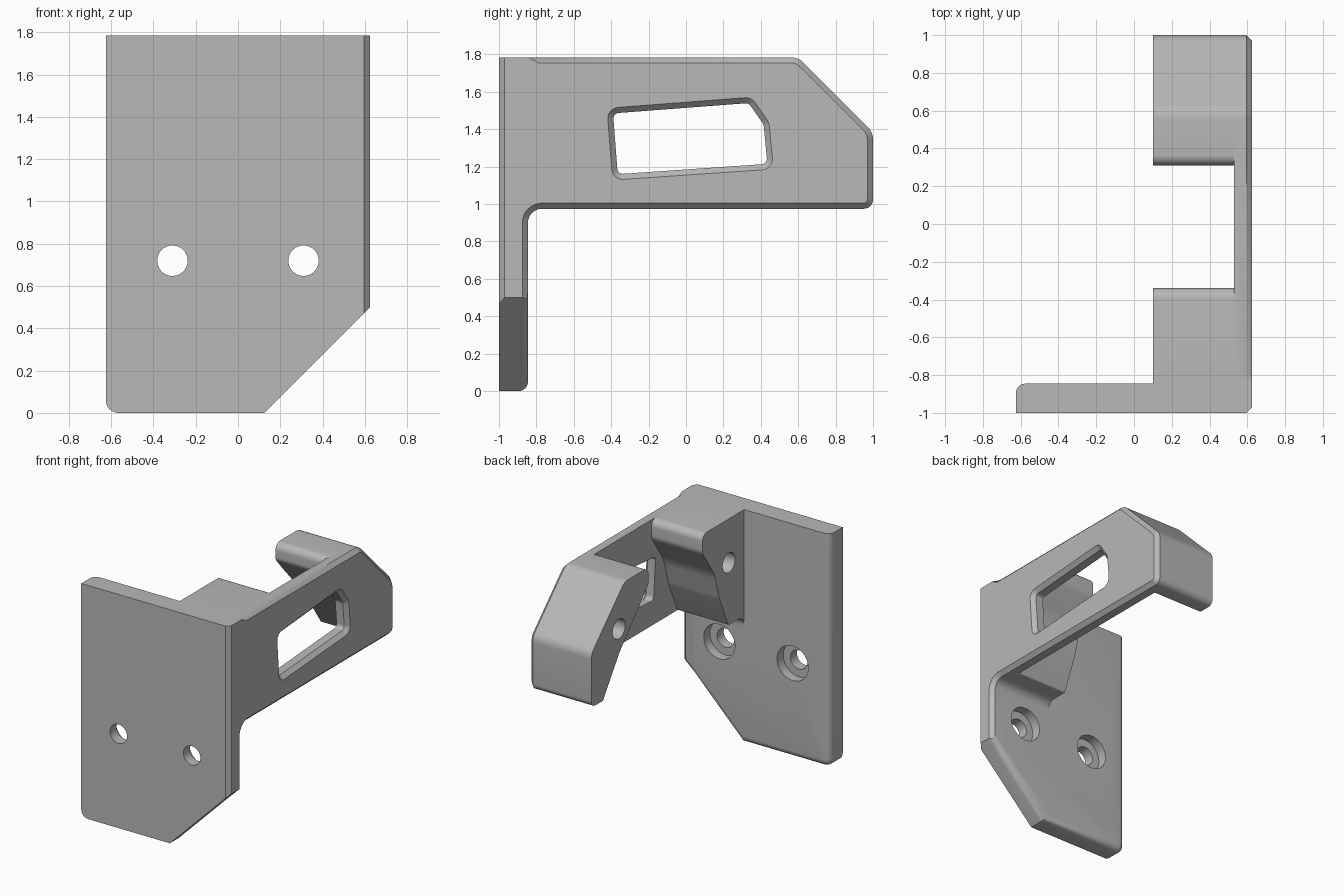
import bpy, bmesh, math
from mathutils import Vector

if "Cube" in bpy.data.objects:
    bpy.data.objects.remove(bpy.data.objects["Cube"], do_unlink=True)

grey = bpy.data.materials.new("plain grey")
grey.use_nodes = True
grey.diffuse_color = (0.48, 0.48, 0.48, 1)
grey.node_tree.nodes["Principled BSDF"].inputs["Base Color"].default_value = (0.48, 0.48, 0.48, 1)

TOP, ARM_LOW, BACK = 1.785, 0.975, -0.845
ARM_IN, ARM_OUT, EDGE = 0.53, 0.625, 0.03


def rounded(corners, steps=8):
    """Polygon of (a, b, radius) corners turned into an outline with arcs."""
    out = []
    for i, (a, b, r) in enumerate(corners):
        p = Vector((a, b))
        if r == 0:
            out.append(p)
            continue
        u = (Vector(corners[i - 1][:2]) - p).normalized()
        v = (Vector(corners[(i + 1) % len(corners)][:2]) - p).normalized()
        half = u.angle(v) / 2
        centre = p + (u + v).normalized() * (r / math.sin(half))
        start = p + u * (r / math.tan(half)) - centre
        end = p + v * (r / math.tan(half)) - centre
        sweep = start.angle_signed(end)
        for k in range(steps + 1):
            t = -sweep * k / steps
            c, s = math.cos(t), math.sin(t)
            out.append(centre + Vector((start.x * c - start.y * s, start.x * s + start.y * c)))
    return out


def inset(outline, d):
    """Move an outline inward by d (outward when negative)."""
    n = len(outline)
    area = sum(outline[i - 1].cross(outline[i]) for i in range(n))
    sign = 1 if area > 0 else -1
    out = []
    for i, p in enumerate(outline):
        e = (p - outline[i - 1]).normalized()
        f = (outline[(i + 1) % n] - p).normalized()
        n1, n2 = Vector((-e.y, e.x)) * sign, Vector((-f.y, f.x)) * sign
        out.append(p + (n1 + n2) * (d / (1 + n1.dot(n2))))
    return out


def loft(rings):
    """Closed solid through rings of 3D points."""
    bm = bmesh.new()
    loops = [[bm.verts.new(p) for p in ring] for ring in rings]
    n = len(loops[0])
    for lo, hi in zip(loops, loops[1:]):
        for i in range(n):
            j = (i + 1) % n
            bm.faces.new((lo[i], lo[j], hi[j], hi[i]))
    bm.faces.new(loops[0])
    bm.faces.new(loops[-1])
    bmesh.ops.recalc_face_normals(bm, faces=bm.faces[:])
    return bm


def along_x(*sections):
    return loft([[(x, p.x, p.y) for p in outline] for x, outline in sections])


def along_y(y0, y1, outline):
    return loft([[(p.x, y, p.y) for p in outline] for y in (y0, y1)])


def make(name, bm):
    bmesh.ops.recalc_face_normals(bm, faces=bm.faces[:])
    mesh = bpy.data.meshes.new(name)
    bm.to_mesh(mesh)
    bm.free()
    mesh.materials.append(grey)
    ob = bpy.data.objects.new(name, mesh)
    bpy.context.collection.objects.link(ob)
    return ob


def cut(ob, bm):
    cutter = make("cutter", bm)
    cutter.hide_render = True
    mod = ob.modifiers.new("cut", "BOOLEAN")
    mod.operation, mod.solver, mod.object = "DIFFERENCE", "EXACT", cutter
    bpy.context.view_layer.objects.active = ob
    bpy.ops.object.modifier_apply(modifier=mod.name)
    bpy.data.objects.remove(cutter, do_unlink=True)


def circle(a, b, r, n=48):
    return [Vector((a + r * math.cos(math.tau * k / n), b + r * math.sin(math.tau * k / n)))
            for k in range(n)]


def round_edges(bm, test, r):
    edges = [e for e in bm.edges if all(test(v.co) for v in e.verts)]
    bmesh.ops.bevel(bm, geom=edges, offset=r, segments=6, profile=0.5, affect="EDGES")


# Mounting plate with rounded rear edges
slope = ARM_IN - 0.125
bm = along_y(-1, BACK, rounded([(-0.625, TOP, 0), (-0.625, 0, 0.06), (0.125, 0, 0),
                                (ARM_IN, slope, 0), (ARM_IN, TOP, 0)]))
edges = [e for e in bm.edges if all(abs(v.co.y - BACK) < 1e-4 for v in e.verts)
         and not all(v.co.z > TOP - 1e-4 for v in e.verts)
         and not all(v.co.x > ARM_IN - 1e-4 for v in e.verts)]
bmesh.ops.bevel(bm, geom=edges, offset=0.05, segments=6, profile=0.5, affect="EDGES")
plate = make("mounting_plate", bm)

# Screw holes with counterbores at the rear
for x in (-0.31, 0.31):
    cut(plate, along_y(-1.1, -0.8, circle(x, 0.72, 0.072)))
    cut(plate, along_y(BACK - 0.075, -0.8, circle(x, 0.72, 0.132)))

# Side arm, chamfered around its outer face
profile = rounded([(-1, TOP, 0), (-1, 0.3, 0), (BACK, 0.3, 0), (BACK, ARM_LOW, 0.075),
                   (1, ARM_LOW, 0.05), (1, 1.385, 0.1), (0.6, TOP, 0.1),
                   (-0.79, TOP, 0), (BACK, TOP, 0)])
face = inset(profile, EDGE)
for p, q in zip(profile, face):
    if p.y > TOP - 1e-4 and p.x < -0.82:
        q.y = TOP
bm = along_x((ARM_IN, profile), (ARM_OUT - EDGE, profile), (ARM_OUT, face))

# Sloped lower end of the arm, in line with the plate
res = bmesh.ops.bisect_plane(bm, geom=bm.verts[:] + bm.edges[:] + bm.faces[:], dist=1e-5,
                             plane_co=(0.125, 0, 0), plane_no=(1, 0, -1), clear_outer=True)
bmesh.ops.edgeloop_fill(bm, edges=[g for g in res["geom_cut"] if isinstance(g, bmesh.types.BMEdge)])
round_edges(bm, lambda c: abs(c.x - c.z - 0.125) < 1e-4 and abs(c.y - BACK) < 1e-4, 0.05)
arm = make("side_arm", bm)

# Window through the arm, chamfered on the outside
window = rounded([(-0.39, 1.485, 0.03), (0.335, 1.54, 0.03), (0.415, 1.425, 0.05),
                  (0.435, 1.215, 0.03), (-0.365, 1.16, 0.03)])
cut(arm, along_x((ARM_IN - 0.1, window), (ARM_OUT - EDGE, window),
                 (ARM_OUT + 0.02, inset(window, -EDGE - 0.02))))

# Front jaw, joined to the plate by a fillet underneath
front_jaw = make("front_jaw", along_x(*[(x, rounded([
    (-0.86, TOP, 0), (-0.34, TOP, 0.055), (-0.34, 1.645, 0.08), (-0.49, 1.42, 0.3),
    (-0.545, 1.22, 0.3), (-0.655, ARM_LOW, 0.015), (BACK, ARM_LOW, 0.075),
    (BACK, 0.85, 0), (-0.86, 0.85, 0)])) for x in (0.1, ARM_IN)]))

# Rear jaw, following the sloped end of the arm
rear_jaw = make("rear_jaw", along_x(*[(x, rounded([
    (0.31, TOP, 0.055), (0.31, 1.66, 0.06), (0.41, 1.545, 0.1), (0.66, 1.27, 0.5),
    (0.86, ARM_LOW, 0.015), (1, ARM_LOW, 0.05), (1, 1.385, 0.1), (0.6, TOP, 0.1)]))
    for x in (0.1, ARM_IN)]))

# Blind holes in the inner side of both jaws
for jaw, y in ((front_jaw, -0.66), (rear_jaw, 0.667)):
    cut(jaw, along_x(*[(x, circle(y, 1.45, 0.075)) for x in (0, 0.4)]))

bpy.ops.object.select_all(action="DESELECT")
for ob in (plate, arm, front_jaw, rear_jaw):
    ob.select_set(True)
bpy.context.view_layer.objects.active = plate
bpy.ops.object.shade_smooth_by_angle(angle=math.radians(30))
